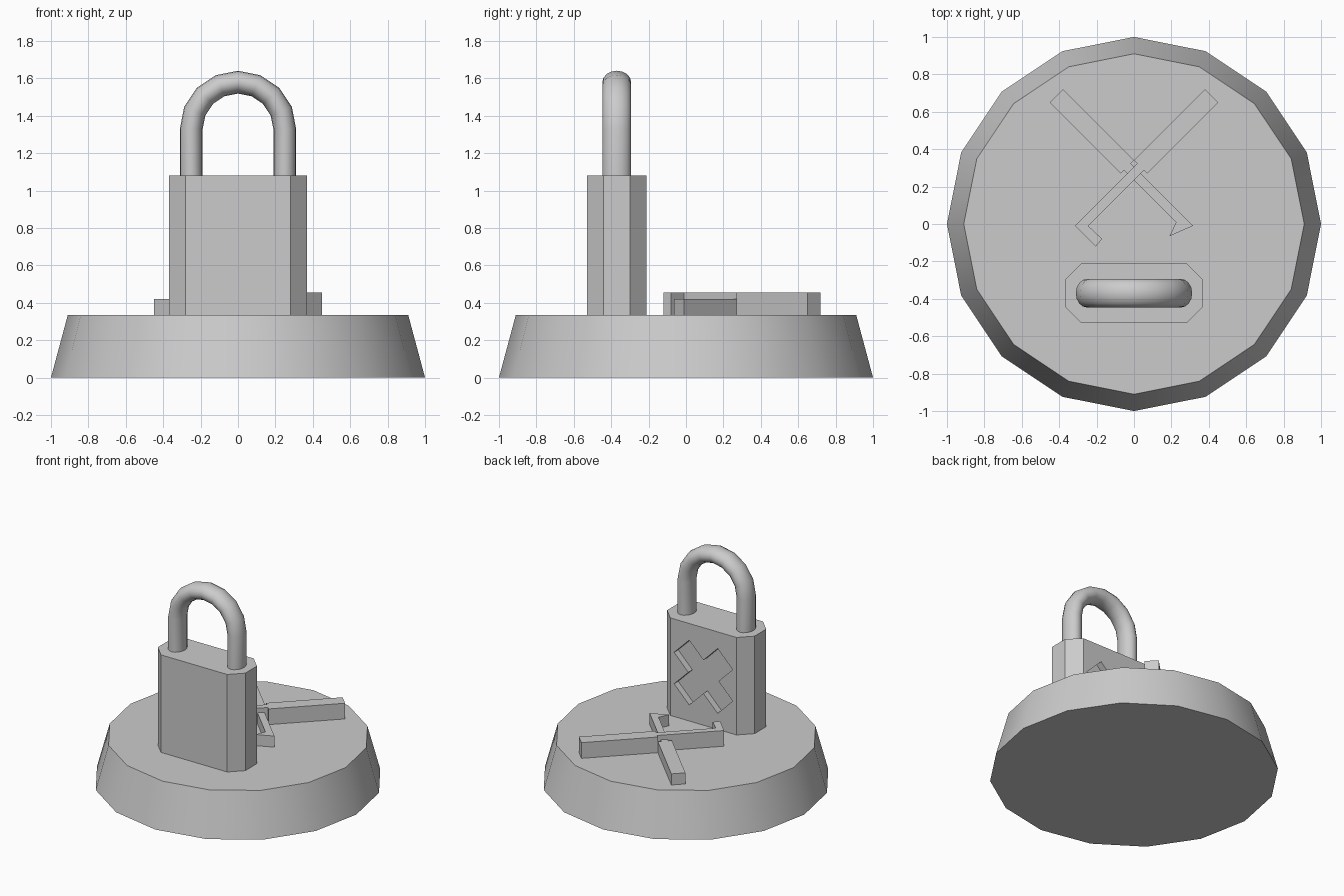
import bpy, bmesh, math
from mathutils import Matrix, Vector

cube = bpy.data.objects.get("Cube")
if cube:
    bpy.data.objects.remove(cube, do_unlink=True)

grey = bpy.data.materials.new("plain grey")
grey.use_nodes = True
COLOUR = (0.6, 0.6, 0.6, 1)
grey.diffuse_color = COLOUR
grey.node_tree.nodes["Principled BSDF"].inputs["Base Color"].default_value = COLOUR

BASE_TOP = 0.335
BODY_TOP = 1.08
LOCK_Y = -0.37


def finish(name, bm, smooth=False):
    bmesh.ops.recalc_face_normals(bm, faces=bm.faces)
    mesh = bpy.data.meshes.new(name)
    bm.to_mesh(mesh)
    bm.free()
    mesh.materials.append(grey)
    obj = bpy.data.objects.new(name, mesh)
    bpy.context.collection.objects.link(obj)
    bpy.ops.object.select_all(action='DESELECT')
    obj.select_set(True)
    bpy.context.view_layer.objects.active = obj
    if smooth:
        bpy.ops.object.shade_smooth_by_angle(angle=math.radians(40))
    return obj


def prism(name, outline, z0, z1, matrix=Matrix()):
    """Extrude a flat outline from z0 to z1, then transform it."""
    bm = bmesh.new()
    face = bm.faces.new([bm.verts.new((x, y, z0)) for x, y in outline])
    grown = bmesh.ops.extrude_face_region(bm, geom=[face])
    top = [v for v in grown["geom"] if isinstance(v, bmesh.types.BMVert)]
    bmesh.ops.translate(bm, verts=top, vec=(0, 0, z1 - z0))
    bm.transform(matrix)
    return finish(name, bm)


# Tapered sixteen-sided base
bm = bmesh.new()
bmesh.ops.create_cone(bm, cap_ends=True, segments=16, radius1=1, radius2=0.91,
                      depth=BASE_TOP, matrix=Matrix.Translation((0, 0, BASE_TOP / 2)))
finish("base", bm, smooth=True)

# Padlock body with chamfered corners
w, d, c = 0.37, 0.16, 0.09
corners = [(w, d - c), (w - c, d), (c - w, d), (-w, d - c),
           (-w, c - d), (c - w, -d), (w - c, -d), (w, c - d)]
body = prism("lock_body", corners, BASE_TOP - 0.01, BODY_TOP,
             Matrix.Translation((0, LOCK_Y, 0)))

# Diagonal cross recessed into the back of the body
arm, half = 0.26, 0.09
cross = []
for turn in range(4):
    spin = Matrix.Rotation(turn * math.pi / 2 + math.pi / 4, 2)
    cross += [spin @ Vector(p) for p in ((half, -half), (arm, -half), (arm, half))]
place = Matrix.Translation((0, LOCK_Y + d, 0.705)) @ Matrix.Rotation(math.pi / 2, 4, 'X')
cutter = prism("cross_cutter", cross, -0.05, 0.05, place)
cutter.hide_render = True
bpy.context.view_layer.objects.active = body
cut = body.modifiers.new("cross_recess", 'BOOLEAN')
cut.operation = 'DIFFERENCE'
cut.solver = 'EXACT'
cut.object = cutter
bpy.ops.object.modifier_apply(modifier=cut.name)
bpy.data.objects.remove(cutter, do_unlink=True)

# Shackle: oval tube swept up one leg, around the arch and down the other
REACH, ARCH_Z, SIDES = 0.25, 1.33, 16
path = [(0, REACH, BODY_TOP - 0.02)]
path += [(a, REACH * math.cos(a), ARCH_Z + REACH * math.sin(a))
         for a in (math.pi * i / 8 for i in range(9))]
path += [(math.pi, -REACH, BODY_TOP - 0.02)]
bm = bmesh.new()
rings = []
for a, x, z in path:
    ring = []
    for i in range(SIDES):
        t = 2 * math.pi * i / SIDES
        out = 0.061 * math.cos(t)
        ring.append(bm.verts.new((x + out * math.cos(a), LOCK_Y + 0.077 * math.sin(t),
                                  z + out * math.sin(a))))
    rings.append(ring)
for r0, r1 in zip(rings, rings[1:]):
    for i in range(SIDES):
        j = (i + 1) % SIDES
        bm.faces.new((r0[i], r0[j], r1[j], r1[i]))
bm.faces.new(rings[0])
bm.faces.new(rings[-1])
finish("shackle", bm, smooth=True)

# Two crossed tools: a wide grip, a thin shaft and a hooked tip
grip = [(-0.03, 0.24), (0.0, 0.27), (0.07, 0.27), (0.45, 0.65), (0.38, 0.72), (0, 0.34), (-0.035, 0.27)]
square_hook = [(-0.315, -0.01), (-0.205, -0.12), (-0.17, -0.08), (-0.245, -0.01)]
barbed_hook = [(-0.315, -0.01), (-0.19, -0.065), (-0.225, 0.01), (-0.245, -0.01)]
grip = [(0.018, 0.253), (0.053, 0.288), (0.07, 0.27)] + grip[3:6] + [(0.018, 0.323)]
floor = BASE_TOP - 0.01
prism("square_hook_tool", square_hook + grip, floor, 0.455)
prism("barbed_hook_tool", barbed_hook + grip, floor, 0.42, Matrix.Scale(-1, 4, (1, 0, 0)))
